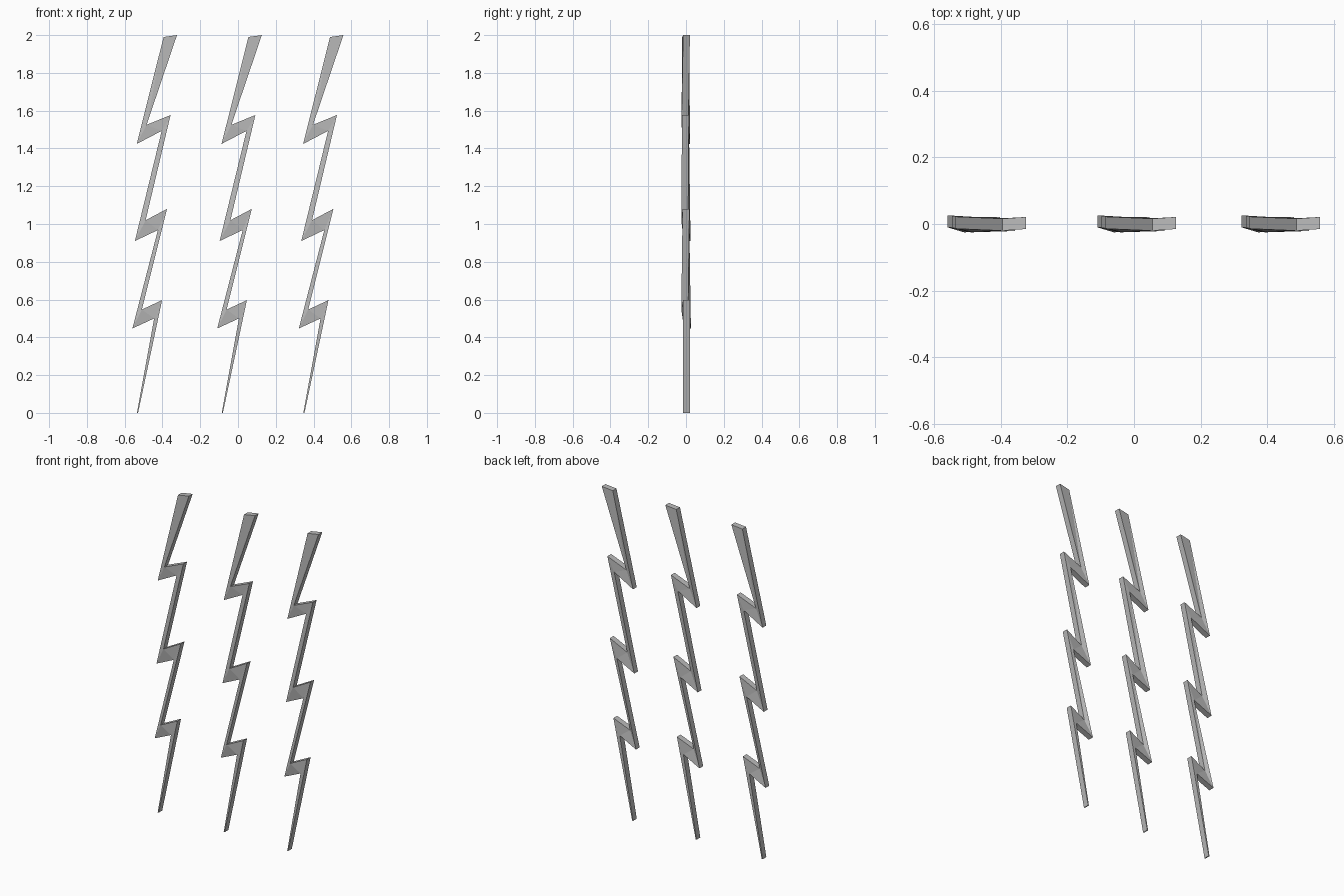
import bpy
import bmesh

cube = bpy.data.objects.get("Cube")
if cube:
    bpy.data.objects.remove(cube)

# Plain grey for every bolt
grey = bpy.data.materials.new("grey")
grey.use_nodes = True
grey.diffuse_color = (0.5, 0.5, 0.5, 1)
grey.node_tree.nodes["Principled BSDF"].inputs["Base Color"].default_value = (0.5, 0.5, 0.5, 1)

THICKNESS = 0.036

# Front outline (x, y, z), top to bottom, along each edge of the bolt
left_edge = [
    (0.055, -0.02, 1.99),
    (-0.087, -0.014, 1.424), (0.045, -0.02, 1.493),
    (-0.097, -0.012, 0.91), (0.025, -0.018, 0.968),
    (-0.11, -0.01, 0.447), (0.005, -0.017, 0.5),
    (-0.086, -0.016, 0),
]
right_edge = [
    (0.126, -0.015, 2),
    (-0.035, -0.024, 1.525), (0.092, -0.021, 1.577),
    (-0.04, -0.025, 1.02), (0.073, -0.018, 1.08),
    (-0.06, -0.025, 0.547), (0.047, -0.015, 0.597),
    (-0.08, -0.016, 0),
]


def make_bolt(name, x):
    bm = bmesh.new()
    left = [bm.verts.new(p) for p in left_edge]
    right = [bm.verts.new(p) for p in right_edge]

    # Shafts and jags alternate, each split along its short diagonal
    for i in range(len(left) - 1):
        a, b, c, d = left[i], right[i], right[i + 1], left[i + 1]
        if i % 2 == 0:
            bm.faces.new((a, b, c))
            bm.faces.new((a, c, d))
        else:
            bm.faces.new((a, b, d))
            bm.faces.new((b, c, d))

    # Give the folded sheet its depth
    result = bmesh.ops.extrude_face_region(bm, geom=bm.faces[:], use_keep_orig=True)
    back = [v for v in result["geom"] if isinstance(v, bmesh.types.BMVert)]
    bmesh.ops.translate(bm, verts=back, vec=(0, THICKNESS, 0))
    bmesh.ops.recalc_face_normals(bm, faces=bm.faces[:])

    mesh = bpy.data.meshes.new(name)
    bm.to_mesh(mesh)
    bm.free()
    mesh.materials.append(grey)
    bolt = bpy.data.objects.new(name, mesh)
    bolt.location.x = x
    bpy.context.collection.objects.link(bolt)


# Row of three bolts
for name, x in (("right_bolt", -0.449), ("middle_bolt", 0), ("left_bolt", 0.432)):
    make_bolt(name, x)
